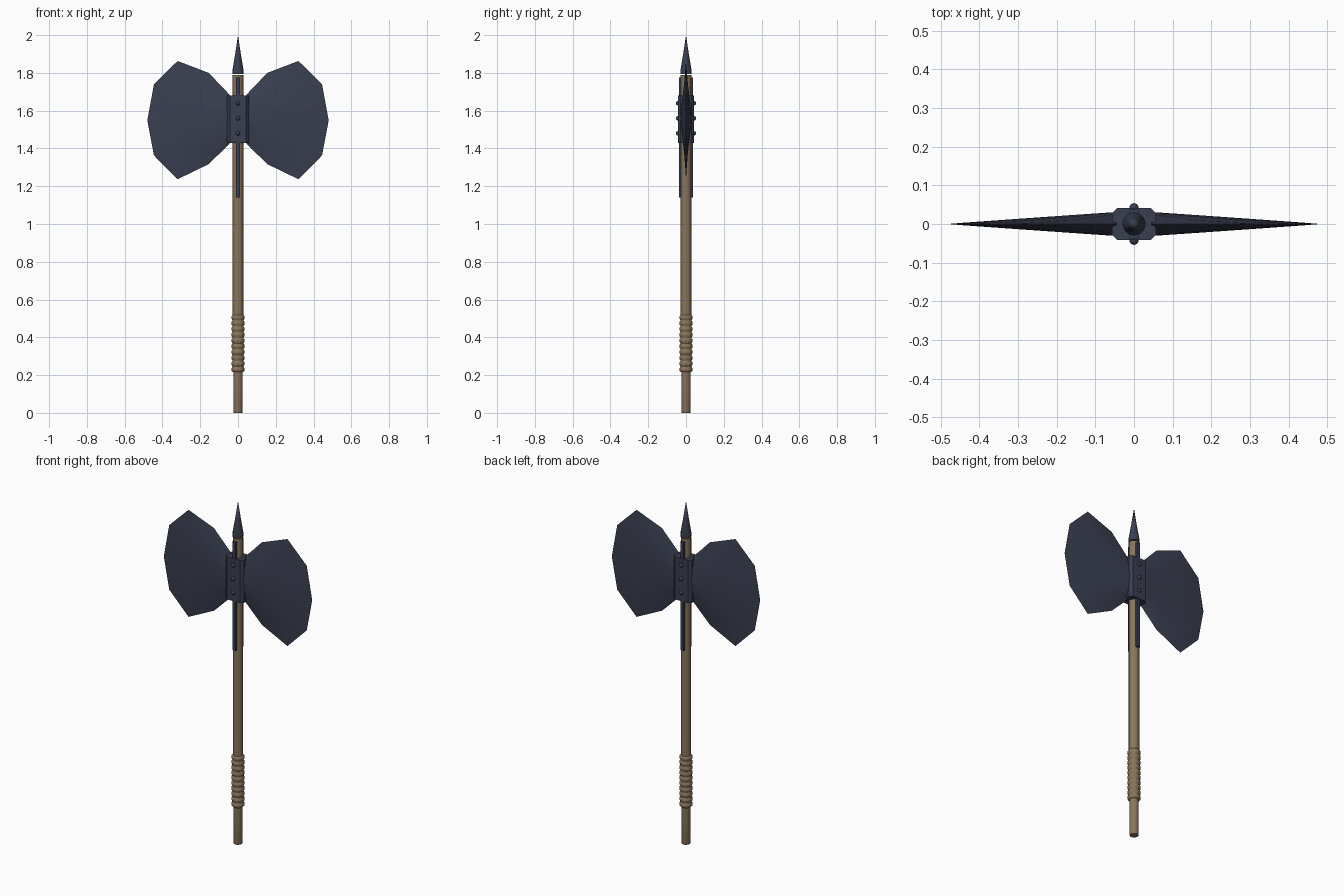
import bpy, bmesh, math
from mathutils import Vector

if "Cube" in bpy.data.objects:
    bpy.data.objects.remove(bpy.data.objects["Cube"])


def material(name, rgb):
    m = bpy.data.materials.new(name)
    m.diffuse_color = (*rgb, 1)
    m.use_nodes = True
    m.node_tree.nodes["Principled BSDF"].inputs["Base Color"].default_value = m.diffuse_color
    return m


WOOD = material("brown wood", (0.255, 0.18, 0.105))
STEEL = material("dark steel", (0.042, 0.05, 0.082))


def finish(name, bm, mat, angle=None):
    bmesh.ops.remove_doubles(bm, verts=bm.verts, dist=1e-5)
    bmesh.ops.recalc_face_normals(bm, faces=bm.faces)
    me = bpy.data.meshes.new(name)
    bm.to_mesh(me)
    bm.free()
    me.materials.append(mat)
    ob = bpy.data.objects.new(name, me)
    bpy.context.collection.objects.link(ob)
    if angle:
        bpy.ops.object.select_all(action='DESELECT')
        ob.select_set(True)
        bpy.context.view_layer.objects.active = ob
        bpy.ops.object.shade_smooth_by_angle(angle=math.radians(angle))
    return ob


def lathe(name, profile, mat, sides, angle):
    """Turn a list of (radius, z) around the z axis."""
    bm = bmesh.new()
    vs = [bm.verts.new((r, 0, z)) for r, z in profile]
    es = [bm.edges.new(p) for p in zip(vs, vs[1:])]
    bmesh.ops.spin(bm, geom=vs + es, axis=(0, 0, 1), cent=(0, 0, 0),
                   angle=2 * math.pi, steps=sides, use_duplicate=False)
    return finish(name, bm, mat, angle)


def prism(name, outline, z0, z1, mat):
    """Raise a flat xy outline from z0 to z1."""
    bm = bmesh.new()
    f = bm.faces.new([bm.verts.new((x, y, z0)) for x, y in outline])
    ext = bmesh.ops.extrude_face_region(bm, geom=[f])["geom"]
    verts = [g for g in ext if isinstance(g, bmesh.types.BMVert)]
    bmesh.ops.translate(bm, verts=verts, vec=(0, 0, z1 - z0))
    if f.is_valid and not any(len(e.link_faces) == 1 for e in f.edges):
        pass
    elif not f.is_valid:
        bm.faces.new([v for v in bm.verts if abs(v.co.z - z0) < 1e-6])
    return finish(name, bm, mat)


# Wooden shaft and ringed grip
lathe("shaft", [(0, 0), (0.023, 0), (0.025, 0.006), (0.025, 0.22), (0.028, 0.52),
                (0.028, 1.79), (0, 1.79)], WOOD, 16, 40)
RINGS, G0, G1 = 10, 0.215, 0.52
step = (G1 - G0) / RINGS
grip = [(0.024, G0)]
for i in range(RINGS):
    z = G0 + i * step
    grip += [(0.029, z + 0.05 * step), (0.035, z + 0.3 * step),
             (0.035, z + 0.7 * step), (0.029, z + 0.95 * step)]
lathe("grip", grip + [(0.024, G1)], WOOD, 16, 60)

# Top spike
lathe("spike", [(0, 1.795), (0.03, 1.795), (0.03, 1.81), (0.015, 1.90), (0, 2.0)],
      STEEL, 12, 40)

# Socket block with chamfered corners
X, Y, C = 0.057, 0.042, 0.014
prism("socket", [(X - C, -Y), (X, -Y + C), (X, Y - C), (X - C, Y),
                 (-X + C, Y), (-X, Y - C), (-X, -Y + C), (-X + C, -Y)],
      1.43, 1.68, STEEL)

# Straps and rivets, front and back
for side, s in (("front", -1), ("back", 1)):
    prism("strap_" + side, [(-0.011, s * 0.02), (0.011, s * 0.02),
                            (0.011, s * 0.037), (-0.011, s * 0.037)], 1.14, 1.775, STEEL)
    bm = bmesh.new()
    for z in (1.48, 1.56, 1.64):
        r = bmesh.ops.create_uvsphere(bm, u_segments=10, v_segments=6, radius=0.012)
        bmesh.ops.translate(bm, verts=r["verts"], vec=(0, s * 0.042, z))
    finish("rivets_" + side, bm, STEEL, 60)

# Blades: lens sections (x, bottom, top, half thickness) tapering to the edge
SECTIONS = [(0.045, 1.425, 1.685, 0.031), (0.155, 1.317, 1.80, 0.0235),
            (0.32, 1.237, 1.863, 0.012), (0.445, 1.363, 1.74, 0.003),
            (0.48, 1.548, 1.548, 0.0)]
T = [-1, -0.75, -0.4, 0, 0.4, 0.75, 1]
for side, m in (("right", 1), ("left", -1)):
    bm = bmesh.new()
    for s in (-1, 1):
        cols = [[bm.verts.new((m * x, s * h * (1 - t * t),
                               (a + b) / 2 + t * (b - a) / 2)) for t in T]
                for x, a, b, h in SECTIONS]
        for p, q in zip(cols, cols[1:]):
            for i in range(len(T) - 1):
                bm.faces.new((p[i], q[i], q[i + 1], p[i + 1]))
    finish("blade_" + side, bm, STEEL, 40)
